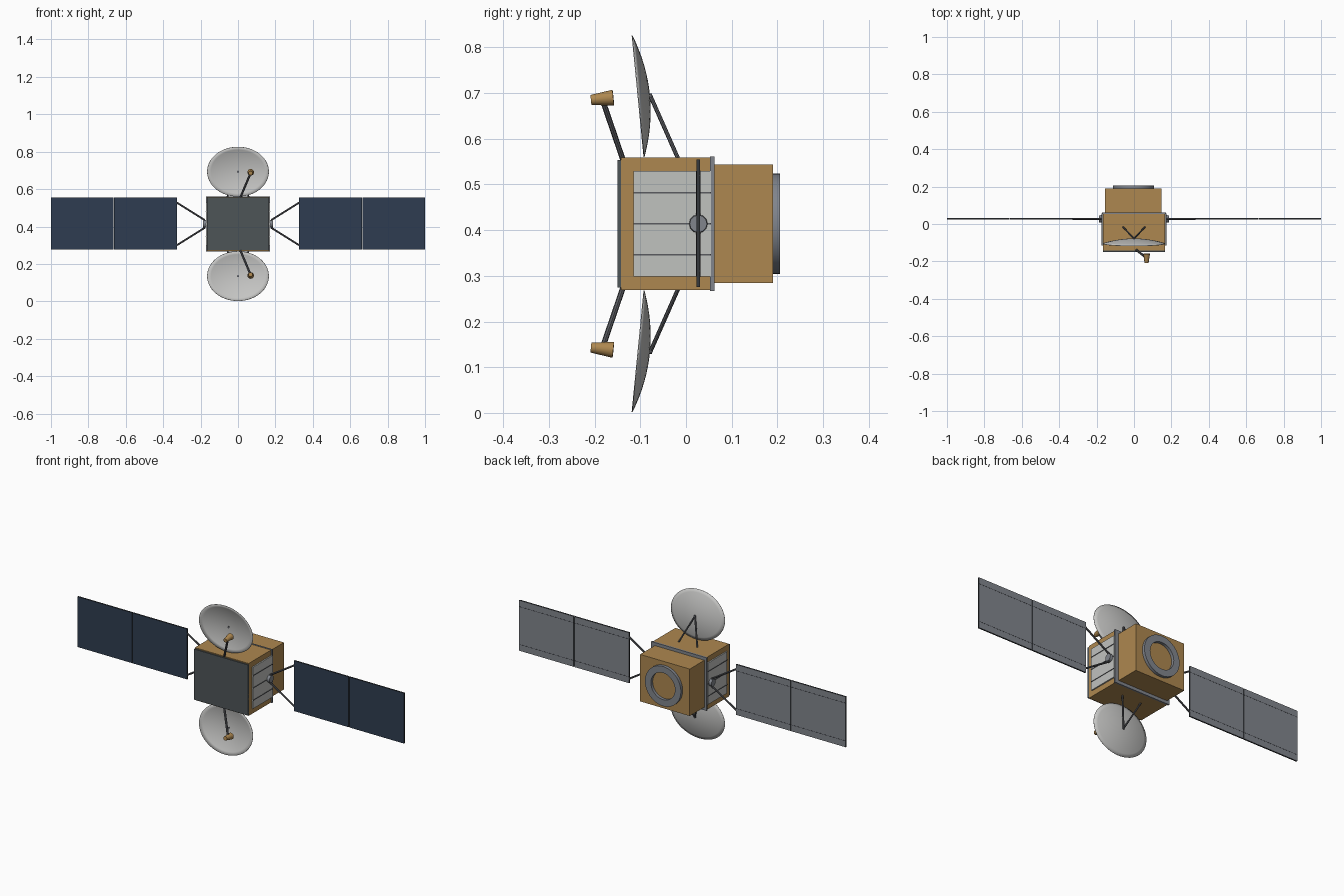
import bpy, bmesh, math
from mathutils import Vector

cube = bpy.data.objects.get("Cube")
if cube:
    bpy.data.objects.remove(cube, do_unlink=True)

MID = 0.414  # height of the body centre


def material(name, *rgb):
    m = bpy.data.materials.new(name)
    m.use_nodes = True
    m.diffuse_color = (*rgb, 1)
    m.node_tree.nodes["Principled BSDF"].inputs["Base Color"].default_value = (*rgb, 1)
    return m


gold = material("gold foil", 0.42, 0.245, 0.08)
blue = material("solar blue", 0.028, 0.046, 0.082)
slate = material("dark slate", 0.076, 0.09, 0.096)
grey = material("metal grey", 0.22, 0.235, 0.265)
pale = material("radiator pale grey", 0.53, 0.54, 0.52)
white = material("dish light grey", 0.56, 0.56, 0.55)
steel = material("strut grey", 0.1, 0.103, 0.115)
edge = material("panel edge dark", 0.035, 0.04, 0.046)


def finish(name, bm, *mats, smooth=False):
    bmesh.ops.recalc_face_normals(bm, faces=bm.faces)
    me = bpy.data.meshes.new(name)
    bm.to_mesh(me)
    bm.free()
    for m in mats:
        me.materials.append(m)
    if smooth:
        me.shade_smooth()
        me.set_sharp_from_angle(angle=math.radians(35))
    ob = bpy.data.objects.new(name, me)
    bpy.context.collection.objects.link(ob)
    return ob


def box(name, x, y, z, *mats):
    """Box from (min, max) ranges; z is relative to the body centre."""
    bm = bmesh.new()
    bmesh.ops.create_cube(bm, size=1)
    for v in bm.verts:
        v.co = [sum(r) / 2 + c * (r[1] - r[0])
                for c, r in zip(v.co, (x, y, (z[0] + MID, z[1] + MID)))]
    return finish(name, bm, *mats)


def rod(name, p, q, r1, r2, mat, sides=12):
    """Tapered rod between two points; z is relative to the body centre."""
    p, q = Vector(p), Vector(q)
    bm = bmesh.new()
    bmesh.ops.create_cone(bm, cap_ends=True, segments=sides, radius1=r1,
                          radius2=r2, depth=(q - p).length)
    turn = (q - p).to_track_quat('Z', 'Y')
    for v in bm.verts:
        v.co = turn @ v.co + (p + q) / 2 + Vector((0, 0, MID))
    return finish(name, bm, mat, smooth=True)


# Body: front box, dark front plate, frame, rear box
box("body_front", (-0.165, 0.165), (-0.142, 0.056), (-0.145, 0.145), gold)
box("front_plate", (-0.165, 0.165), (-0.15, -0.141), (-0.14, 0.14), slate)
box("body_frame", (-0.17, 0.17), (0.053, 0.062), (-0.147, 0.147), grey)
box("body_rear", (-0.156, 0.148), (0.06, 0.19), (-0.13, 0.13), gold)

# Docking ring on the rear: a square profile spun round the y axis
bm = bmesh.new()
profile = [(0.11, 0.188), (0.11, 0.206), (0.074, 0.206), (0.074, 0.188)]
vs = [bm.verts.new((r, y, 0)) for r, y in profile]
es = [bm.edges.new((vs[i], vs[(i + 1) % 4])) for i in range(4)]
bmesh.ops.spin(bm, geom=vs + es, axis=(0, 1, 0), cent=(0, 0, 0),
               angle=math.tau, steps=40)
bmesh.ops.remove_doubles(bm, verts=bm.verts, dist=0.0001)
bmesh.ops.translate(bm, verts=bm.verts, vec=(-0.003, 0, MID))
finish("docking_ring", bm, grey, smooth=True)


def wing(side, s):
    def span(a, b):
        return tuple(sorted((s * a, s * b)))

    # Radiator with thin dividing strips
    box(side + "_radiator", span(0.164, 0.172), (-0.115, 0.055), (-0.115, 0.115), pale)
    for z in (-0.068, 0, 0.068):
        box(side + "_radiator_strip", span(0.171, 0.174), (-0.115, 0.055),
            (z - 0.002, z + 0.002), steel)
    # Hub and the two spreading arms
    rod(side + "_hub", (s * 0.165, 0.027, 0), (s * 0.187, 0.027, 0), 0.021, 0.019, grey)
    for d in (-1, 1):
        rod(side + "_arm", (s * 0.177, 0.027, d * 0.02), (s * 0.329, 0.027, d * 0.115),
            0.005, 0.005, steel, 8)
    # Two panels: blue in front, grey behind, dark edges
    for a, b in ((0.327, 0.662), (0.666, 1.0)):
        ob = box(side + "_solar_panel", span(a, b), (0.023, 0.031), (-0.138, 0.141),
                 edge, blue, grey)
        for f in ob.data.polygons:
            f.material_index = 1 if f.normal.y < -0.5 else 2 if f.normal.y > 0.5 else 0
        for z in (-0.103, 0.106):
            box(side + "_panel_seam", span(a, b), (0.0305, 0.0315),
                (z - 0.001, z + 0.001), edge)


def antenna(side, s):
    # Oval, shallow dish tilted a little towards the body
    bm = bmesh.new()
    n, rings = 56, 8
    centre = Vector((0, -0.105, s * 0.279 + MID))
    up = Vector((0, -0.013, s * 0.133))
    back = Vector((0, 0.025, s * 0.0025))

    def point(r, a):
        return bm.verts.new(centre + Vector((0.165 * r * math.cos(a), 0, 0))
                            + up * r * math.sin(a) + back * (1 - r * r))

    tip = point(0, 0)
    rows = [[point(k / rings, math.tau * i / n) for i in range(n)]
            for k in range(1, rings + 1)]
    for i in range(n):
        j = (i + 1) % n
        bm.faces.new((tip, rows[0][i], rows[0][j]))
        for lo, hi in zip(rows, rows[1:]):
            bm.faces.new((lo[i], hi[i], hi[j], lo[j]))
    dish = finish(side + "_dish", bm, white, smooth=True)
    thick = dish.modifiers.new("thickness", 'SOLIDIFY')
    thick.thickness = 0.002
    thick.offset = 0
    # Rear struts and the boss where they meet
    rod(side + "_dish_boss", (0, -0.084, s * 0.279), (0, -0.074, s * 0.279),
        0.006, 0.006, steel)
    for d in (-1, 1):
        rod(side + "_dish_strut", (d * 0.058, -0.017, s * 0.142), (0, -0.078, s * 0.28),
            0.0045, 0.0045, steel, 8)
    # Feed boom and horn
    rod(side + "_feed_boom", (0.012, -0.138, s * 0.14), (0.065, -0.181, s * 0.266),
        0.006, 0.006, steel, 8)
    rod(side + "_feed_horn", (0.067, -0.208, s * 0.271), (0.068, -0.159, s * 0.276),
        0.011, 0.0175, gold, 20)


for side, s in (("left", 1), ("right", -1)):
    wing(side, s)
for side, s in (("upper", 1), ("lower", -1)):
    antenna(side, s)
